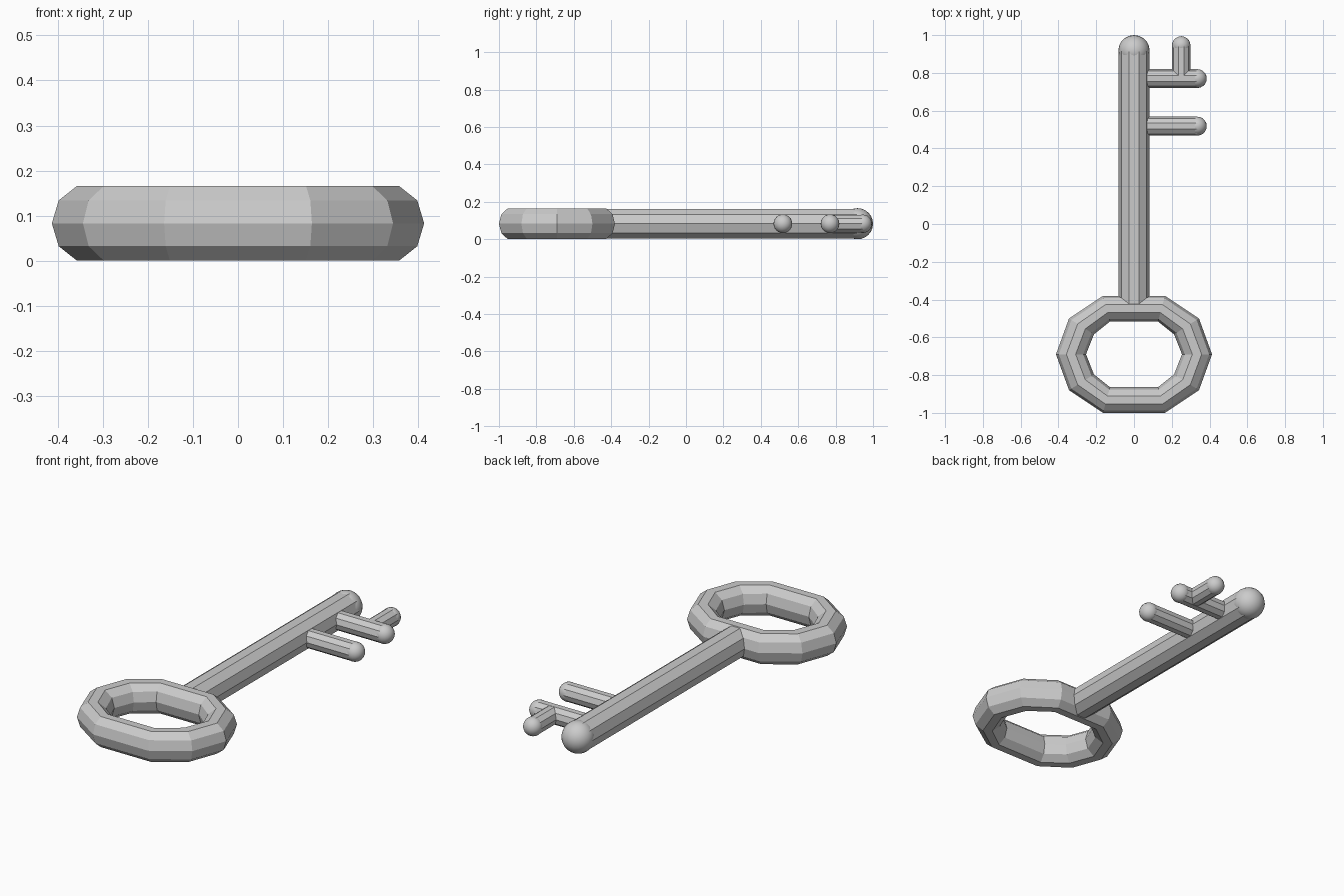
import bpy, bmesh
from math import sin, cos, pi
from mathutils import Vector, Matrix

if "Cube" in bpy.data.objects:
    bpy.data.objects.remove(bpy.data.objects["Cube"])

SIDES = 10
Z = 0.083


def finish(bm, name):
    bmesh.ops.recalc_face_normals(bm, faces=bm.faces)
    mesh = bpy.data.meshes.new(name)
    bm.to_mesh(mesh)
    bm.free()
    obj = bpy.data.objects.new(name, mesh)
    bpy.context.collection.objects.link(obj)
    return obj


def loop(bm, centre, side):
    """Ten-sided cross-section: 'side' is the horizontal half-width vector."""
    return [bm.verts.new(centre + side * cos(2 * pi * k / SIDES)
                         + Vector((0, 0, Z_RADIUS * sin(2 * pi * k / SIDES))))
            for k in range(SIDES)]


def bridge(bm, a, b):
    for k in range(SIDES):
        n = (k + 1) % SIDES
        bm.faces.new((a[k], a[n], b[n], b[k]))


def rod(name, start, end, radius):
    """Ten-sided rod whose far end carries a round ball tip."""
    global Z_RADIUS
    Z_RADIUS = radius
    p, q = Vector((*start, Z)), Vector((*end, Z))
    side = (q - p).normalized().cross(Vector((0, 0, 1))) * radius
    bm = bmesh.new()
    a, b = loop(bm, p, side), loop(bm, q, side)
    bridge(bm, a, b)
    bm.faces.new(a)
    bm.faces.new(b)
    ball = bmesh.ops.create_uvsphere(bm, u_segments=20, v_segments=12, radius=radius,
                                     matrix=Matrix.Translation(q))
    for f in {f for v in ball["verts"] for f in v.link_faces}:
        f.smooth = True
    return finish(bm, name)


# Bow: ten-sided oval ring, one quadrant of (outer, inner) points mirrored around
quad = [((0.413, 0), (0.254, 0)),
        ((0.344, 0.19), (0.212, 0.106)),
        ((0.164, 0.31), (0.127, 0.174))]
half = quad + [((-o[0], o[1]), (-i[0], i[1])) for o, i in reversed(quad)]
stations = half + [((o[0], -o[1]), (i[0], -i[1])) for o, i in reversed(half[1:-1])]

Z_RADIUS = 0.0865
bm = bmesh.new()
loops = []
for o, i in stations:
    o, i = Vector((*o, 0)), Vector((*i, 0))
    loops.append(loop(bm, (o + i) / 2 + Vector((0, -0.69, Z)), (o - i) / 2))
for n, a in enumerate(loops):
    bridge(bm, a, loops[(n + 1) % len(loops)])
finish(bm, "bow_ring")

# Shaft and bit teeth
rod("shaft", (0, -0.45), (0, 0.917), 0.083)
rod("outer_tooth", (0, 0.77), (0.335, 0.77), 0.05)
rod("inner_tooth", (0, 0.518), (0.335, 0.518), 0.05)
rod("tooth_prong", (0.25, 0.77), (0.25, 0.945), 0.049)
